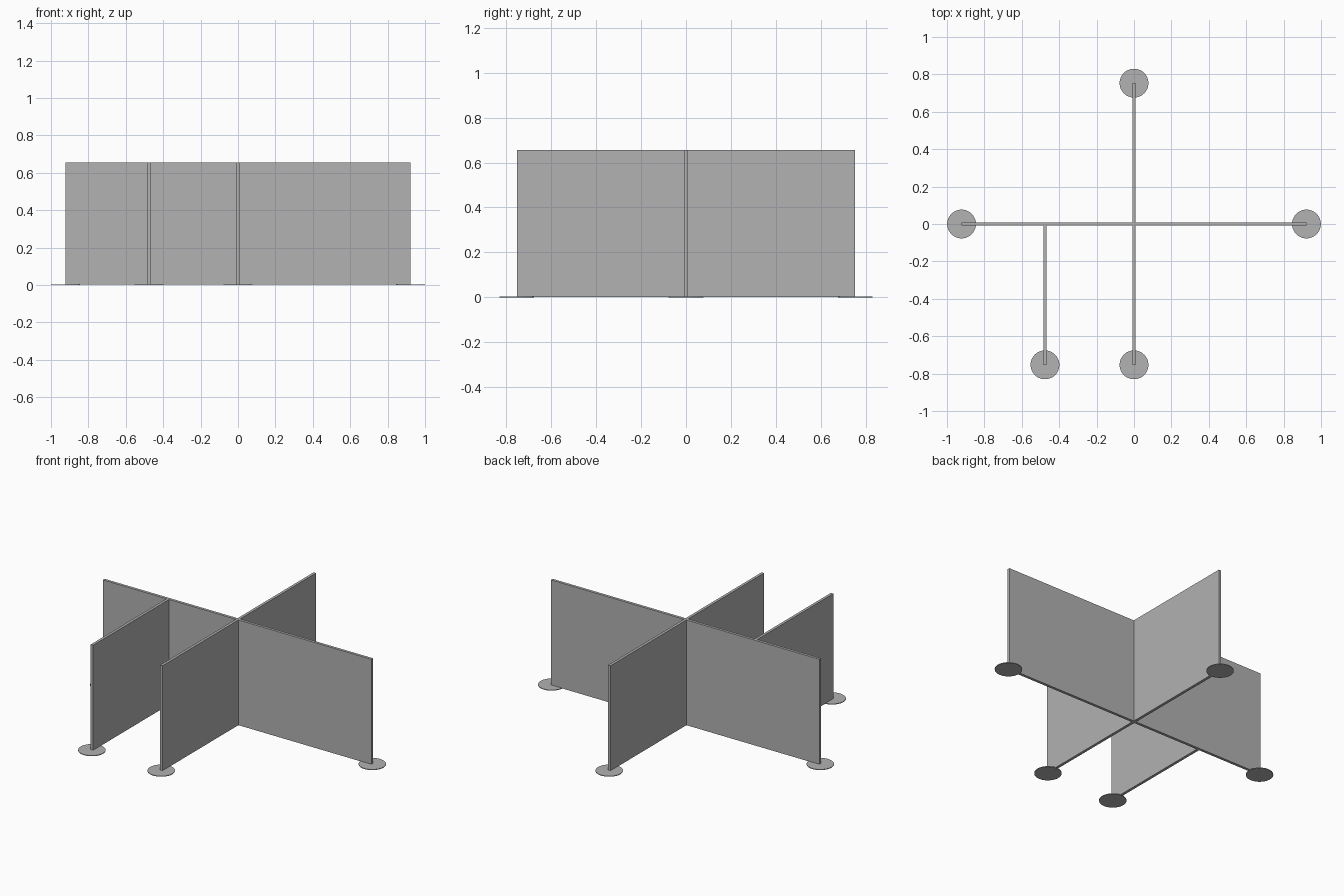
import bpy
import math

if "Cube" in bpy.data.objects:
    bpy.data.objects.remove(bpy.data.objects["Cube"], do_unlink=True)

THICK = 0.017
HEIGHT = 0.655
FOOT_R = 0.077
FOOT_H = 0.004
HALF_X = 0.922
HALF_Y = 0.753
SIDE_X = -0.476

grey = bpy.data.materials.new("panel grey")
grey.use_nodes = True
colour = (0.445, 0.445, 0.445, 1)
grey.diffuse_color = colour
grey.node_tree.nodes["Principled BSDF"].inputs["Base Color"].default_value = colour


def panel(name, x0, x1, y0, y1):
    """Upright screen board covering the given footprint."""
    z0 = 0.002
    bpy.ops.mesh.primitive_cube_add(
        size=1, location=((x0 + x1) / 2, (y0 + y1) / 2, (z0 + HEIGHT) / 2))
    ob = bpy.context.object
    ob.name = name
    ob.scale = (x1 - x0, y1 - y0, HEIGHT - z0)
    bpy.ops.object.transform_apply(location=False, rotation=False, scale=True)
    ob.data.materials.append(grey)


def foot(name, x, y):
    """Thin round floor plate."""
    bpy.ops.mesh.primitive_cylinder_add(
        vertices=48, radius=FOOT_R, depth=FOOT_H, location=(x, y, FOOT_H / 2))
    ob = bpy.context.object
    ob.name = name
    ob.data.materials.append(grey)
    bpy.ops.object.shade_smooth_by_angle(angle=math.radians(30))


# Screen boards
h = THICK / 2
panel("long_panel", -HALF_X, HALF_X, -h, h)
panel("front_panel", -h, h, -HALF_Y, -h)
panel("back_panel", -h, h, h, HALF_Y)
panel("side_panel", SIDE_X - h, SIDE_X + h, -HALF_Y, -h)

# Floor plates under the free ends
foot("left_foot", HALF_X, 0)
foot("right_foot", -HALF_X, 0)
foot("front_foot", 0, -HALF_Y)
foot("back_foot", 0, HALF_Y)
foot("side_foot", SIDE_X, -HALF_Y)
